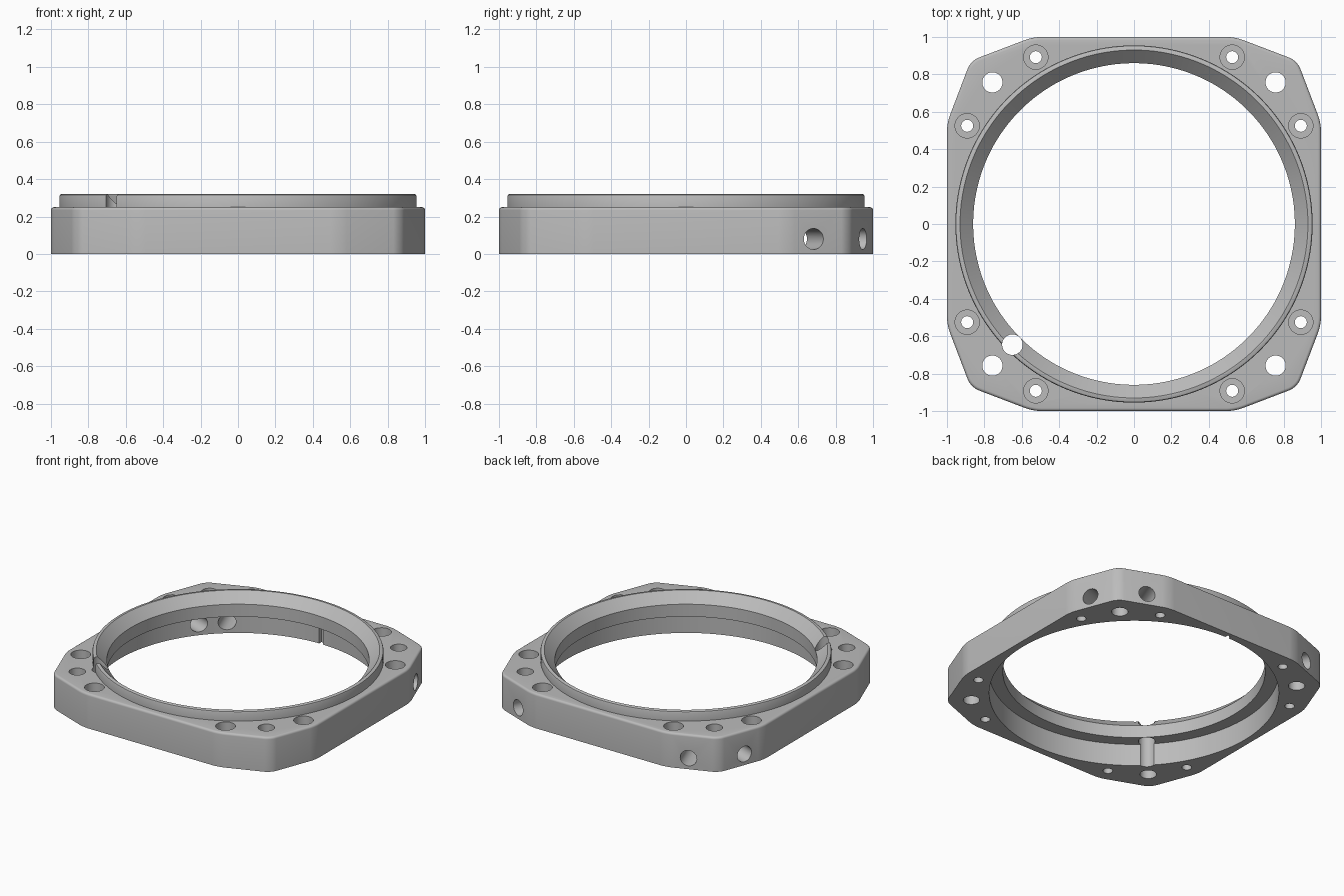
import bpy, bmesh, math
from mathutils import Matrix, Vector

if "Cube" in bpy.data.objects:
    bpy.data.objects.remove(bpy.data.objects["Cube"], do_unlink=True)

grey = bpy.data.materials.new("machined grey")
grey.use_nodes = True
COLOUR = (0.5, 0.5, 0.5, 1)
grey.diffuse_color = COLOUR
grey.node_tree.nodes["Principled BSDF"].inputs["Base Color"].default_value = COLOUR


def make_object(name, bm):
    bmesh.ops.recalc_face_normals(bm, faces=bm.faces)
    mesh = bpy.data.meshes.new(name)
    bm.to_mesh(mesh)
    bm.free()
    mesh.materials.append(grey)
    obj = bpy.data.objects.new(name, mesh)
    bpy.context.collection.objects.link(obj)
    return obj


def add_lathe(bm, profile, segments, matrix=None):
    """Closed solid of revolution; profile holds (radius, height) pairs from base to top."""
    rings = []
    for r, z in profile:
        angles = [2 * math.pi * i / segments for i in range(segments)]
        points = [Vector((r * math.cos(a), r * math.sin(a), z)) for a in angles]
        rings.append([bm.verts.new(matrix @ p if matrix else p) for p in points])
    for low, high in zip(rings, rings[1:]):
        for i in range(segments):
            j = (i + 1) % segments
            bm.faces.new((low[i], low[j], high[j], high[i]))
    bm.faces.new(rings[0][::-1])
    bm.faces.new(rings[-1])


def boolean(target, cutter, operation):
    mod = target.modifiers.new(operation, 'BOOLEAN')
    mod.operation, mod.object, mod.solver = operation, cutter, 'EXACT'
    bpy.context.view_layer.objects.active = target
    bpy.ops.object.modifier_apply(modifier=mod.name)
    bpy.data.objects.remove(cutter, do_unlink=True)


# Square flange with two-facet clipped corners
A, B, HEIGHT = 0.54, 0.873, 0.25
bm = bmesh.new()
outline = []
for k in range(4):
    turn = Matrix.Rotation(k * math.pi / 2, 3, 'Z')
    outline += [turn @ Vector(p) for p in ((1, -A, 0), (1, A, 0), (B, B, 0))]
base = bm.faces.new([bm.verts.new(p) for p in outline])
top = bmesh.ops.extrude_face_region(bm, geom=[base])["geom"]
bmesh.ops.translate(bm, verts=[v for v in top if isinstance(v, bmesh.types.BMVert)],
                    vec=(0, 0, HEIGHT))
uprights = [e for e in bm.edges if abs(e.verts[0].co.z - e.verts[1].co.z) > 0.1]
bmesh.ops.bevel(bm, geom=uprights, offset=0.045, segments=6, profile=0.5, affect='EDGES')
rim = [e for e in bm.edges if all(v.co.z > HEIGHT - 0.001 for v in e.verts)]
bmesh.ops.bevel(bm, geom=rim, offset=0.016, segments=4, profile=0.5, affect='EDGES')
flange = make_object("ring_flange", bm)

# Raised round lip
bm = bmesh.new()
add_lathe(bm, [(0.955, 0.15), (0.955, 0.308), (0.952, 0.316), (0.944, 0.32)], 160)
boolean(flange, make_object("lip", bm), 'UNION')

# Stepped bore with a flared mouth
bm = bmesh.new()
add_lathe(bm, [(0.95, -0.1), (0.95, 0.16), (0.86, 0.16), (0.86, 0.25), (0.97, 0.36)], 160)
boolean(flange, make_object("bore", bm), 'DIFFERENCE')

# Holes: corner holes, counterbored screw holes, slanted side holes
bm = bmesh.new()
for sx in (-1, 1):
    for sy in (-1, 1):
        add_lathe(bm, [(0.054, -0.1), (0.054, 0.4)], 40,
                  Matrix.Translation((sx * 0.757, sy * 0.757, 0)))
        for x, y in ((0.525, 0.892), (0.892, 0.525)):
            add_lathe(bm, [(0.032, -0.1), (0.032, 0.13), (0.065, 0.13), (0.065, 0.4)], 40,
                      Matrix.Translation((sx * x, sy * y, 0)))
    normal = Vector((A - B, B - 1, 0)).normalized()
    for x, y, nx, ny in ((0.94, 0.68, -normal.x, -normal.y), (0.68, 0.94, -normal.y, -normal.x)):
        axis = Vector((sx * nx, ny, 0))
        turn = axis.to_track_quat('Z', 'Y').to_matrix().to_4x4()
        add_lathe(bm, [(0.056, -0.35), (0.056, 0.1)], 40,
                  Matrix.Translation((sx * x, y, 0.08)) @ turn)

# Round notch through the lip and small keyway at the back of the bore
add_lathe(bm, [(0.055, -0.1), (0.055, 0.4)], 40, Matrix.Translation((-0.65, -0.645, 0)))
bmesh.ops.create_cube(bm, size=1, matrix=Matrix.Translation((0, 0.945, 0.03))
                      @ Matrix.Diagonal((0.03, 0.06, 0.26, 1)))
boolean(flange, make_object("holes", bm), 'DIFFERENCE')

# Smooth curved walls, crisp machined edges
for o in bpy.context.selected_objects:
    o.select_set(False)
flange.select_set(True)
bpy.context.view_layer.objects.active = flange
bpy.ops.object.shade_smooth_by_angle(angle=math.radians(28))
